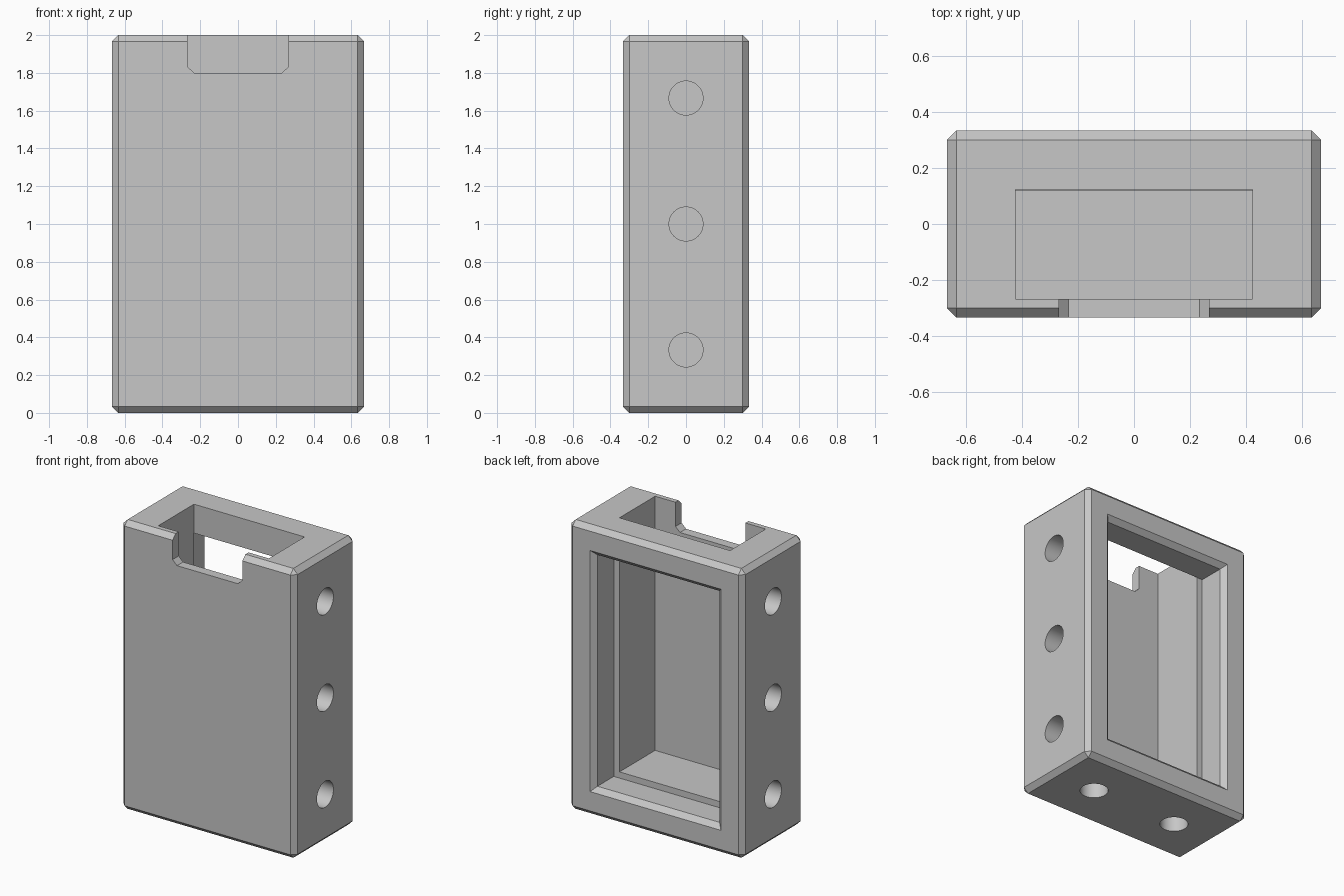
import bpy
import math

default = bpy.data.objects.get("Cube")
if default:
    bpy.data.objects.remove(default, do_unlink=True)

WIDTH, DEPTH, HEIGHT = 4 / 3, 2 / 3, 2.0
CHAMFER = 1 / 30
HOLE_RADIUS, HOLE_DEPTH = 0.09, 0.2


def material(name, value):
    mat = bpy.data.materials.new(name)
    mat.use_nodes = True
    colour = (value, value, value, 1)
    mat.diffuse_color = colour
    mat.node_tree.nodes["Principled BSDF"].inputs["Base Color"].default_value = colour
    return mat


def loft(name, rings):
    """Closed solid through matching rings of points."""
    n = len(rings[0])
    verts = [p for ring in rings for p in ring]
    faces = [tuple(range(n)), tuple(range(len(verts) - n, len(verts)))[::-1]]
    for r in range(len(rings) - 1):
        for i in range(n):
            a, b = r * n + i, r * n + (i + 1) % n
            faces.append((b, a, a + n, b + n))
    mesh = bpy.data.meshes.new(name)
    mesh.from_pydata(verts, [], faces)
    obj = bpy.data.objects.new(name, mesh)
    bpy.context.collection.objects.link(obj)
    # Consistent outward normals for the boolean
    import bmesh
    bm = bmesh.new()
    bm.from_mesh(mesh)
    bmesh.ops.recalc_face_normals(bm, faces=bm.faces)
    bm.to_mesh(mesh)
    bm.free()
    return obj


def rectangle(y, half_x, z0, z1):
    return [(-half_x, y, z0), (half_x, y, z0), (half_x, y, z1), (-half_x, y, z1)]


def apply(obj, modifier):
    bpy.context.view_layer.objects.active = obj
    bpy.ops.object.modifier_apply(modifier=modifier.name)


def cut(obj, cutter):
    mod = obj.modifiers.new("cut", 'BOOLEAN')
    mod.operation = 'DIFFERENCE'
    mod.solver = 'EXACT'
    mod.object = cutter
    apply(obj, mod)
    bpy.data.objects.remove(cutter, do_unlink=True)


def drill(obj, location, rotation=(0, 0, 0)):
    bpy.ops.mesh.primitive_cylinder_add(vertices=48, radius=HOLE_RADIUS, depth=2 * HOLE_DEPTH,
                                        location=location, rotation=rotation)
    cut(obj, bpy.context.object)


# Chamfered block
bpy.ops.mesh.primitive_cube_add(size=1, location=(0, 0, HEIGHT / 2))
case = bpy.context.object
case.name = "case_body"
case.scale = (WIDTH, DEPTH, HEIGHT)
bpy.ops.object.transform_apply(location=True, rotation=False, scale=True)
bevel = case.modifiers.new("chamfer", 'BEVEL')
bevel.width = CHAMFER
bevel.segments = 1
apply(case, bevel)

# Inner pocket, open at the top
cut(case, loft("pocket", [rectangle(y, 0.423, 0.243, HEIGHT + 0.1) for y in (-0.267, 0.123)]))

# Back window with a flared rim
rim_y = DEPTH / 2 - CHAMFER
flare = 2 * CHAMFER
cut(case, loft("window", [
    rectangle(0.122, 0.467, 0.2, 1.8),
    rectangle(rim_y, 0.467, 0.2, 1.8),
    rectangle(rim_y + flare, 0.467 + flare, 0.2 - flare, 1.8 + flare)]))

# Notch in the top of the front wall
outline = [(-0.267, 2.1), (-0.267, 1.833), (-0.233, 1.8),
           (0.233, 1.8), (0.267, 1.833), (0.267, 2.1)]
cut(case, loft("notch", [[(x, y, z) for x, z in outline] for y in (-0.4, -0.2)]))

# Blind holes in both sides and in the underside
for side in (-1, 1):
    for k in (1, 3, 5):
        drill(case, (side * WIDTH / 2, 0, k * HEIGHT / 6), (0, math.pi / 2, 0))
    drill(case, (side * WIDTH / 4, 0, 0))

case.data.materials.clear()
case.data.materials.append(material("light grey", 0.57))
for poly in case.data.polygons:
    poly.material_index = 0

bpy.ops.object.select_all(action='DESELECT')
case.select_set(True)
bpy.context.view_layer.objects.active = case
bpy.ops.object.shade_smooth_by_angle(angle=math.radians(25))
